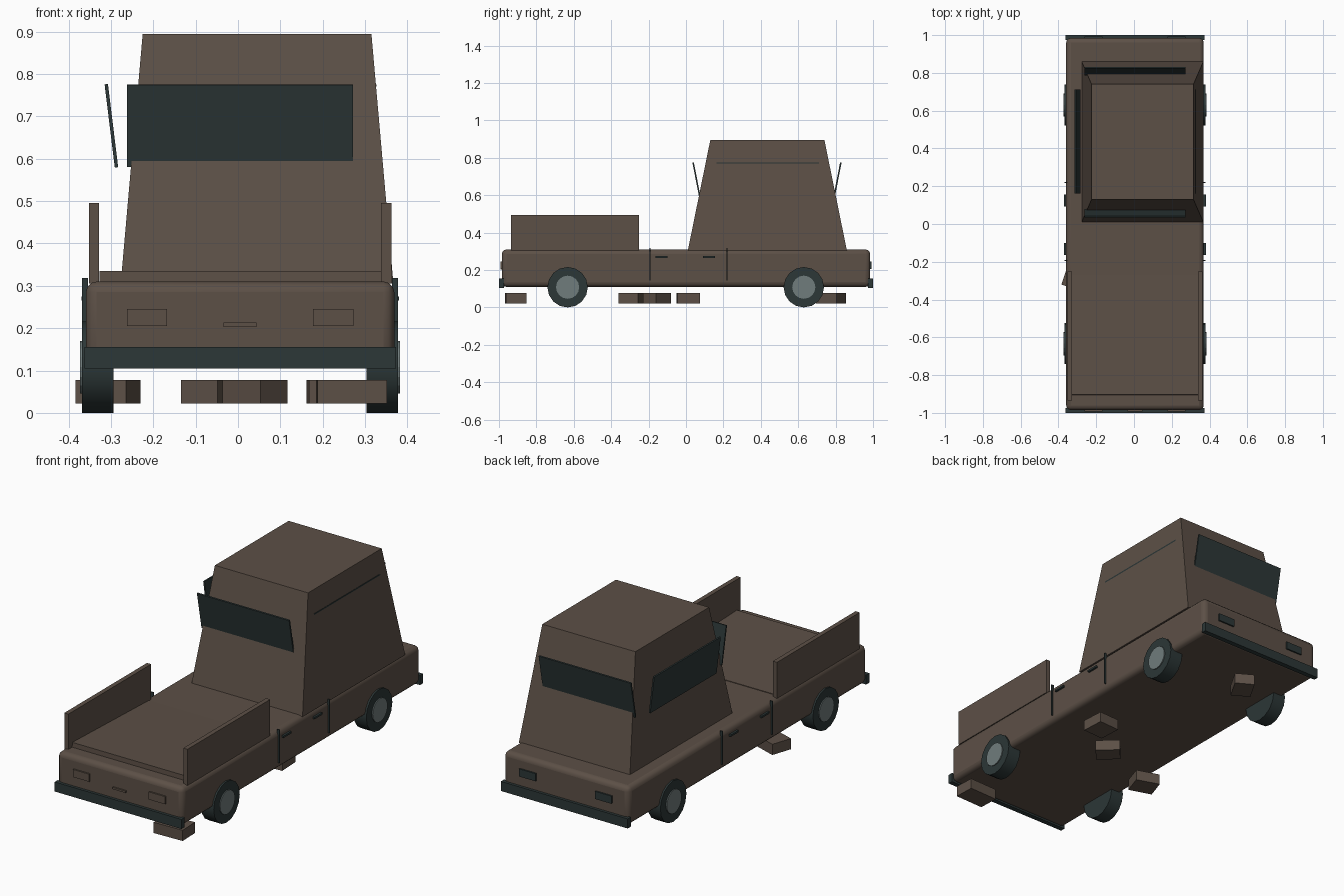
import bpy, bmesh, math
from mathutils import Matrix

old = bpy.data.objects.get("Cube")
if old:
    bpy.data.objects.remove(old, do_unlink=True)


def material(name, rgb):
    m = bpy.data.materials.new(name)
    m.use_nodes = True
    col = (*rgb, 1)
    m.diffuse_color = col
    bsdf = m.node_tree.nodes["Principled BSDF"]
    bsdf.inputs["Base Color"].default_value = col
    bsdf.inputs["Roughness"].default_value = 0.8
    return m


BROWN = material("brown_paint", (0.108, 0.08, 0.062))
DARK = material("dark_trim", (0.025, 0.038, 0.038))
GREY = material("hub_grey", (0.16, 0.2, 0.2))
CX = 0.005  # centre line of the vehicle


def finish(bm, name, mat):
    bmesh.ops.recalc_face_normals(bm, faces=bm.faces)
    mesh = bpy.data.meshes.new(name)
    bm.to_mesh(mesh)
    bm.free()
    mesh.materials.append(mat)
    ob = bpy.data.objects.new(name, mesh)
    bpy.context.collection.objects.link(ob)
    return ob


def box(name, mat, centre, size, rot=(0, 0, 0)):
    bm = bmesh.new()
    bmesh.ops.create_cube(bm, size=1, matrix=Matrix.Diagonal((*size, 1)))
    ob = finish(bm, name, mat)
    ob.location = centre
    ob.rotation_euler = rot
    return ob


def cylinder(name, mat, centre, radius, width, sides):
    bm = bmesh.new()
    bmesh.ops.create_cone(bm, cap_ends=True, segments=sides, radius1=radius,
                          radius2=radius, depth=width,
                          matrix=Matrix.Rotation(math.pi / 2, 4, 'Y'))
    ob = finish(bm, name, mat)
    ob.location = centre
    return ob


def smooth(ob):
    bpy.ops.object.select_all(action='DESELECT')
    ob.select_set(True)
    bpy.context.view_layer.objects.active = ob
    bpy.ops.object.shade_smooth_by_angle(angle=math.radians(35))


# Rounded lower body
body = box("body", BROWN, (CX, 0, 0.21), (0.728, 1.97, 0.2))
bevel = body.modifiers.new("rounding", 'BEVEL')
bevel.width = 0.025
bevel.segments = 3
smooth(body)

# Tapered cab, set slightly to one side
bm = bmesh.new()
bmesh.ops.create_cube(bm, size=1)
for v in bm.verts:
    top = v.co.z > 0
    half_x, half_y = (0.27, 0.305) if top else (0.322, 0.425)
    v.co = (0.045 + math.copysign(half_x, v.co.x),
            0.435 + math.copysign(half_y, v.co.y),
            0.895 if top else 0.305)
finish(bm, "cab", BROWN)

# Window panes, leaning outwards at the top
lean = math.radians(11)
box("front_window", DARK, (CX, 0.057, 0.678), (0.534, 0.008, 0.198), (lean, 0, 0))
box("back_window", DARK, (CX, 0.809, 0.678), (0.534, 0.008, 0.198), (-lean, 0, 0))
side_lean = math.radians(7)
box("right_window", DARK, (-0.299, 0.437, 0.678), (0.008, 0.55, 0.198), (0, -side_lean, 0))
box("left_window", DARK, (0.311, 0.437, 0.678), (0.008, 0.55, 0.198), (0, side_lean, 0))

# Bed panel and side boards
box("bed_panel", BROWN, (CX, -0.587, 0.311), (0.665, 0.635, 0.026), (math.radians(-2), 0, 0))
for side, name in ((-1, "right"), (1, "left")):
    box(name + "_bed_board", BROWN, (CX + side * 0.345, -0.593, 0.4), (0.024, 0.685, 0.19))

# Bumpers and lamps at both ends
for end, name, lamp_mat in ((-1, "front", BROWN), (1, "back", DARK)):
    box(name + "_bumper", DARK, (CX, end * 0.987, 0.13), (0.735, 0.026, 0.05))
    for side, label in ((-1, "right"), (1, "left")):
        box(f"{name}_{label}_lamp", lamp_mat, (CX + side * 0.22, end * 0.986, 0.225),
            (0.095, 0.014, 0.04))
box("front_handle", BROWN, (CX, -0.986, 0.208), (0.078, 0.014, 0.01))

# Wheels, door seams and door handles on both sides
for side, label in ((-1, "right"), (1, "left")):
    for y, end in ((-0.633, "front"), (0.63, "back")):
        tyre = cylinder(f"{end}_{label}_tyre", DARK, (CX + side * 0.336, y, 0.108), 0.108, 0.074, 16)
        smooth(tyre)
        cylinder(f"{end}_{label}_hub", GREY, (CX + side * 0.345, y, 0.108), 0.062, 0.066, 16)
    for y in (-0.193, 0.22):
        box(label + "_door_seam", DARK, (CX + side * 0.366, y, 0.231), (0.014, 0.005, 0.175))
    for y in (-0.132, 0.124):
        box(label + "_door_handle", DARK, (CX + side * 0.367, y, 0.27), (0.016, 0.064, 0.01))

# Loose blocks lying under the vehicle: x, y, length, width, turn
blocks = ((0.268, -0.91, 0.165, 0.108, 2), (0.225, 0.012, 0.12, 0.12, 3),
          (0.04, -0.155, 0.122, 0.095, -42), (-0.307, -0.288, 0.126, 0.11, -18.4),
          (-0.06, 0.775, 0.126, 0.1, 60))
for x, y, length, width, turn in blocks:
    box("loose_block", BROWN, (x, y, 0.05), (length, width, 0.056), (0, 0, math.radians(turn)))
